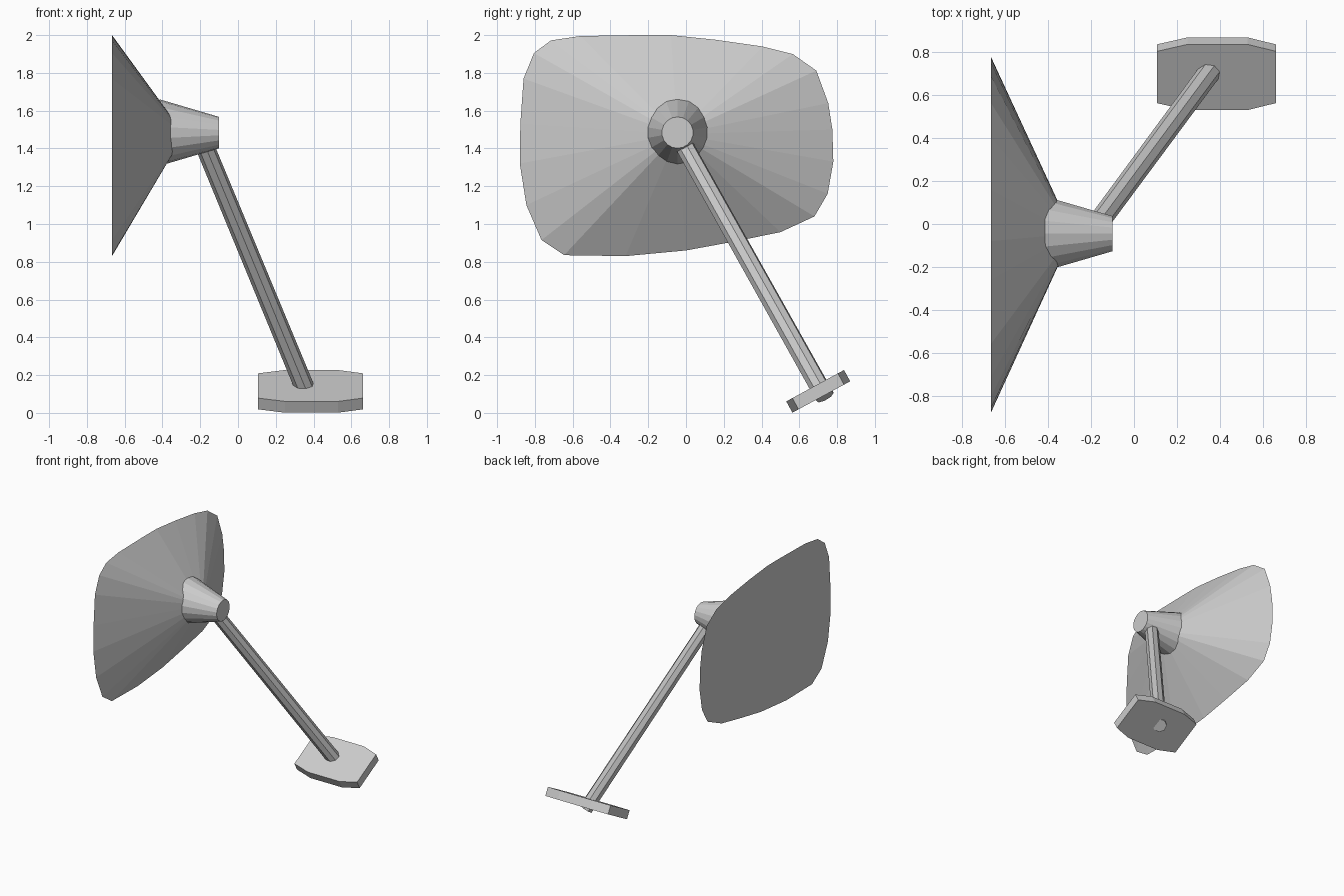
import bpy, bmesh
from math import radians
from mathutils import Vector, Matrix

if "Cube" in bpy.data.objects:
    bpy.data.objects.remove(bpy.data.objects["Cube"])


def make_object(name, bm):
    bmesh.ops.recalc_face_normals(bm, faces=bm.faces[:])
    mesh = bpy.data.meshes.new(name)
    bm.to_mesh(mesh)
    bm.free()
    obj = bpy.data.objects.new(name, mesh)
    bpy.context.collection.objects.link(obj)
    return obj


def tapered_rod(name, start, end, r_start, r_end, sides):
    a, b = Vector(start), Vector(end)
    axis = b - a
    place = Matrix.Translation((a + b) / 2) @ axis.to_track_quat('Z', 'Y').to_matrix().to_4x4()
    bm = bmesh.new()
    bmesh.ops.create_cone(bm, cap_ends=True, segments=sides, radius1=r_start,
                          radius2=r_end, depth=axis.length, matrix=place)
    return make_object(name, bm)


# Wide flared bell: irregular rim in the YZ plane, closed flat, fanned to an apex
rim = [(-.88, 1.32), (-.877, 1.53), (-.86, 1.77), (-.805, 1.905), (-.715, 1.972),
       (-.56, 1.995), (-.26, 2.0), (-.08, 2.0), (.16, 1.975), (.405, 1.94),
       (.565, 1.90), (.69, 1.812), (.753, 1.64), (.775, 1.50), (.78, 1.33),
       (.75, 1.16), (.68, 1.04), (.50, .957), (.245, .905), (0, .86),
       (-.32, .83), (-.645, .835), (-.765, .915), (-.845, 1.10)]
bm = bmesh.new()
ring = [bm.verts.new((-.667, y, z)) for y, z in rim]
apex = bm.verts.new((-.285, -.045, 1.475))
bm.faces.new(ring)
for i, v in enumerate(ring):
    bm.faces.new((v, ring[i - 1], apex))
make_object("flared_dish", bm)

# Tapered housing behind the dish
tapered_rod("rear_housing", (-.415, -.045, 1.484), (-.10, -.045, 1.484), .176, .083, 18)

# Slanted support arm, its foot just poking through the plate
tapered_rod("support_arm", (.373, .736, .085), (-.20, -.04, 1.47), .052, .05, 8)

# Tilted mounting plate with clipped corners
outline = [(-.278, -.137), (-.135, -.174), (.145, -.174), (.278, -.137),
           (.278, .137), (.145, .174), (-.135, .174), (-.278, .137)]
bm = bmesh.new()
plate = bm.faces.new([bm.verts.new((x, y, -.034)) for x, y in outline])
top = bmesh.ops.extrude_face_region(bm, geom=[plate], use_keep_orig=True)
bmesh.ops.translate(bm, vec=(0, 0, .068),
                    verts=[g for g in top['geom'] if isinstance(g, bmesh.types.BMVert)])
bm.transform(Matrix.Translation((.384, .70, .114)) @ Matrix.Rotation(radians(28.5), 4, 'X'))
make_object("mounting_plate", bm)
